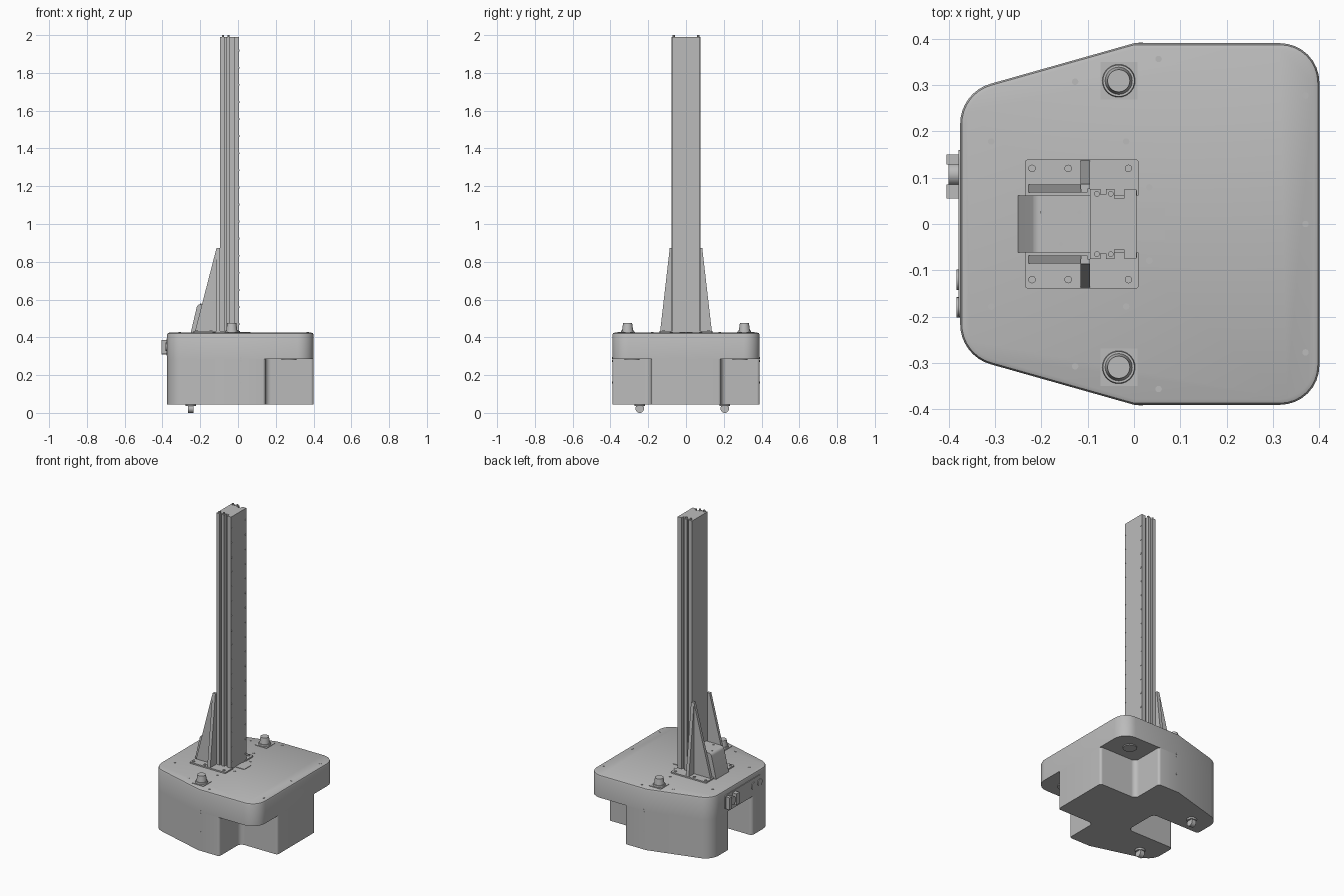
import bpy, bmesh, math
from mathutils import Vector, Matrix

if "Cube" in bpy.data.objects:
    bpy.data.objects.remove(bpy.data.objects["Cube"])

grey = bpy.data.materials.new("plain_grey")
grey.use_nodes = True
grey.diffuse_color = (0.5, 0.5, 0.5, 1)
grey.node_tree.nodes["Principled BSDF"].inputs["Base Color"].default_value = (0.5, 0.5, 0.5, 1)


def finish(name, bm, smooth=True):
    bmesh.ops.recalc_face_normals(bm, faces=bm.faces)
    mesh = bpy.data.meshes.new(name)
    bm.to_mesh(mesh)
    bm.free()
    mesh.materials.append(grey)
    ob = bpy.data.objects.new(name, mesh)
    bpy.context.collection.objects.link(ob)
    if smooth:
        bpy.ops.object.select_all(action='DESELECT')
        ob.select_set(True)
        bpy.context.view_layer.objects.active = ob
        bpy.ops.object.shade_smooth_by_angle(angle=math.radians(30))
    return ob


def rounded(points, steps=8):
    """Round each (x, y, radius) corner of a polygon."""
    out = []
    n = len(points)
    for i, (x, y, r) in enumerate(points):
        p = Vector((x, y))
        if r == 0:
            out.append(p)
            continue
        a = (Vector(points[i - 1][:2]) - p).normalized()
        b = (Vector(points[(i + 1) % n][:2]) - p).normalized()
        half = a.angle(b) / 2
        centre = p + (a + b).normalized() * (r / math.sin(half))
        start = p + a * (r / math.tan(half)) - centre
        end = p + b * (r / math.tan(half)) - centre
        sweep = start.angle_signed(end)
        for k in range(steps + 1):
            out.append(centre + Matrix.Rotation(-sweep * k / steps, 2) @ start)
    return out


def prism(name, outline, lo, hi, axis='z', chamfer=0):
    """Extrude an outline along an axis: z uses xy, y uses xz, x uses yz."""
    place = {'z': lambda p, t: (p[0], p[1], t),
             'y': lambda p, t: (p[0], t, p[1]),
             'x': lambda p, t: (t, p[0], p[1])}[axis]
    bm = bmesh.new()
    low = [bm.verts.new(place(p, lo)) for p in outline]
    high = [bm.verts.new(place(p, hi)) for p in outline]
    bm.faces.new(low)
    cap = bm.faces.new(high)
    for i in range(len(low)):
        bm.faces.new((low[i - 1], low[i], high[i], high[i - 1]))
    bmesh.ops.recalc_face_normals(bm, faces=bm.faces)
    if chamfer:
        bmesh.ops.bevel(bm, geom=list(cap.edges), offset=chamfer, segments=2,
                        profile=0.5, affect='EDGES')
    return finish(name, bm)


def box(name, x0, x1, y0, y1, z0, z1):
    return prism(name, [(x0, y0), (x1, y0), (x1, y1), (x0, y1)], z0, z1)


def cylinders(name, places, r1, r2, depth, axis='z', segments=24):
    """One object holding equal cones that start at each place."""
    turn = {'z': Matrix(), 'x': Matrix.Rotation(math.pi / 2, 4, 'Y')}[axis]
    bm = bmesh.new()
    for p in places:
        m = Matrix.Translation(p) @ turn @ Matrix.Translation((0, 0, depth / 2))
        bmesh.ops.create_cone(bm, cap_ends=True, segments=segments, radius1=r1,
                              radius2=r2, depth=depth, matrix=m)
    return finish(name, bm)


def mirrored(half):
    return half + [(x, -y) + tuple(r) for x, y, *r in reversed(half)]


TOP = 0.425

# Base: notched lower body under a full deck
lower = [(-0.05, -0.11, 0.03), (-0.375, -0.11, 0.02), (-0.375, -0.284, 0.09), (0, -0.39, 0),
         (0.145, -0.39, 0.015), (0.145, -0.185, 0.03), (0.4, -0.185, 0.015)]
prism("lower_body", rounded(mirrored(lower)), 0.045, 0.285)
upper = [(-0.375, -0.284, 0.09), (0, -0.39, 0), (0.4, -0.39, 0.085)]
prism("deck", rounded(mirrored(upper)), 0.285, TOP, chamfer=0.012)

# Column: side-slotted extrusion
column = [(-0.095, -0.076), (-0.072, -0.076), (-0.072, -0.064), (-0.06, -0.064),
          (-0.06, -0.076), (-0.042, -0.076), (-0.042, -0.055), (-0.022, -0.055),
          (-0.022, -0.074), (0.005, -0.074)]
prism("column", mirrored(column), TOP, 1.99)
cylinders("column_top_bolts", [(x, y, 1.99) for x in (-0.08, -0.05) for y in (-0.065, 0.065)],
          0.006, 0.006, 0.01, segments=12)
rows = [0.47 + 0.0905 * i for i in range(17)]
cylinders("column_face_bolts", [(0.003, s * 0.067, z) for z in rows for s in (-1, 1)],
          0.005, 0.005, 0.004, 'x', 10)

# Rear braces and mounting plates
for side, s in (("right", -1), ("left", 1)):
    prism(side + "_brace_web", [(-0.228, 0.43), (-0.1, 0.43), (-0.1, 0.872), (-0.114, 0.872)],
          s * 0.068, s * 0.085, 'y')
    prism(side + "_brace_flange", [(s * 0.076, 0.43), (s * 0.137, 0.43),
                                   (s * 0.086, 0.872), (s * 0.076, 0.872)], -0.115, -0.095, 'x')
    plate = [(-0.235, 0.062, 0), (0.01, 0.062, 0), (0.01, 0.139, 0.006), (-0.235, 0.139, 0.006)]
    prism(side + "_mount_plate", [(x, s * y) for x, y in rounded(plate)], TOP, 0.433)
cylinders("mount_bolts", [(x, s * 0.12, 0.433) for x in (-0.22, -0.142, -0.012) for s in (-1, 1)],
          0.008, 0.008, 0.004, segments=16)

# Drive cover behind the column
prism("drive_cover", rounded([(-0.25, TOP, 0), (-0.095, TOP, 0), (-0.095, 0.575, 0),
                              (-0.215, 0.575, 0.02)]), -0.062, 0.062, 'y')
cylinders("cover_bolts", [(-0.197, 0.025, 0.574), (-0.118, 0.025, 0.574), (-0.158, -0.043, 0.574)],
          0.005, 0.005, 0.004, segments=12)
box("cable_plate", 0.005, 0.067, -0.034, 0.034, TOP - 0.002, TOP + 0.003)

# Deck bolts
half = [(0.053, 0.356), (-0.127, 0.307), (0.37, 0.277), (-0.308, 0.178), (-0.017, 0.178), (0.033, 0.079)]
spots = [(x, s * y, TOP - 0.001) for x, y in half for s in (-1, 1)] + [(0.37, 0, TOP - 0.001)]
cylinders("deck_bolts", spots, 0.007, 0.007, 0.003, segments=16)

# Domed beacons on square plates
for side, s in (("right", -1), ("left", 1)):
    y = s * 0.309
    box(side + "_beacon_plate", -0.072, 0.008, y - 0.04, y + 0.04, TOP - 0.002, TOP + 0.003)
    cylinders(side + "_beacon", [(-0.033, y, TOP)], 0.031, 0.024, 0.05, segments=32)
    cylinders(side + "_beacon_collar", [(-0.033, y, TOP)], 0.036, 0.034, 0.012, segments=32)

# Connector panel on the rear wall
panel = [(-0.2, 0.305, 0.02), (0.16, 0.305, 0.02), (0.16, 0.395, 0.02), (-0.2, 0.395, 0.02)]
prism("connector_panel", rounded(panel), -0.379, -0.37, 'x')
box("outer_connector", -0.405, -0.375, 0.128, 0.15, 0.31, 0.385)
box("inner_connector", -0.405, -0.375, 0.055, 0.085, 0.315, 0.385)
cylinders("round_connector", [(-0.4, 0.107, 0.35)], 0.024, 0.024, 0.025, 'x')
cylinders("small_sockets", [(-0.383, -0.12, 0.35), (-0.383, -0.18, 0.35)], 0.022, 0.022, 0.008, 'x')

# Casters and wheel hubs below
feet = [(-0.25, -0.245), (-0.25, 0.205)]
cylinders("caster_plates", [(x, y, 0.036) for x, y in feet], 0.026, 0.03, 0.01)
cylinders("caster_wheels", [(x - 0.014, y, 0.023) for x, y in feet], 0.023, 0.023, 0.028, 'x')
cylinders("corner_hubs", [(0.27, s * 0.285, 0.279) for s in (-1, 1)], 0.04, 0.04, 0.008)

# Small side screws
for side, s in (("right", -1), ("left", 1)):
    bm = bmesh.new()
    for z in (0.16, 0.275, 0.29):
        bmesh.ops.create_cone(bm, cap_ends=True, segments=10, radius1=0.005, radius2=0.005, depth=0.004,
                              matrix=Matrix.Translation((0.015, s * 0.39, z))
                              @ Matrix.Rotation(math.pi / 2, 4, 'X'))
    finish(side + "_side_screws", bm)
